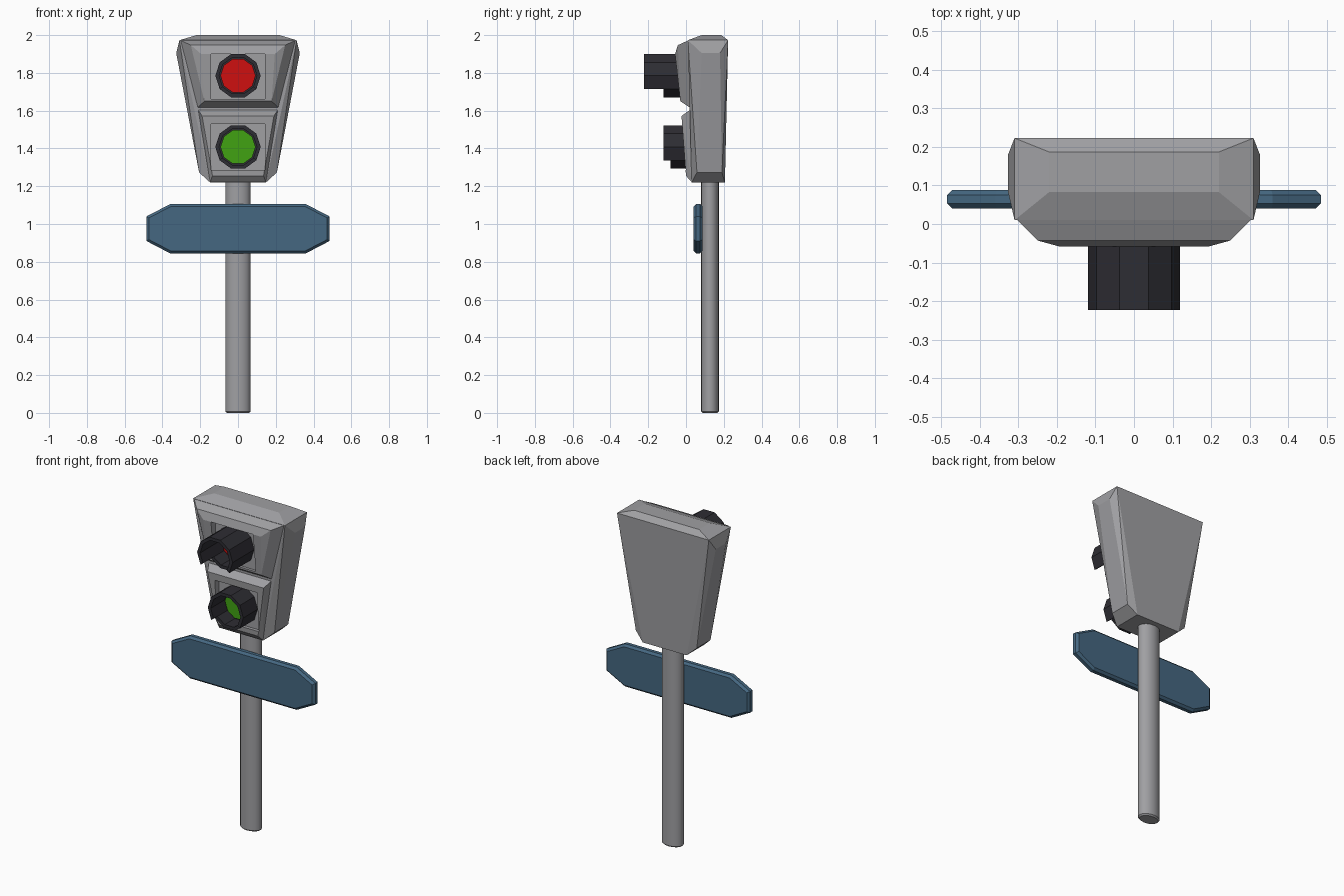
import bpy, bmesh, math
from mathutils import Vector

if "Cube" in bpy.data.objects:
    bpy.data.objects.remove(bpy.data.objects["Cube"])


def material(name, rgb):
    m = bpy.data.materials.new(name)
    m.diffuse_color = (*rgb, 1)
    m.use_nodes = True
    m.node_tree.nodes["Principled BSDF"].inputs["Base Color"].default_value = m.diffuse_color
    return m


GREY = material("housing grey", (0.35, 0.35, 0.365))
BLUE = material("sign blue", (0.06, 0.137, 0.22))
DARK = material("visor black", (0.027, 0.026, 0.033))
RED = material("red light", (0.62, 0.005, 0.005))
GREEN = material("green light", (0.053, 0.36, 0.006))


def finish(bm, name, mat):
    bmesh.ops.recalc_face_normals(bm, faces=bm.faces)
    me = bpy.data.meshes.new(name)
    bm.to_mesh(me)
    bm.free()
    me.materials.append(mat)
    ob = bpy.data.objects.new(name, me)
    bpy.context.collection.objects.link(ob)
    return ob


def hull(name, half, mat):
    """Convex faceted solid from points on the right, mirrored in x."""
    bm = bmesh.new()
    for x, y, z in half:
        bm.verts.new((x, y, z))
        bm.verts.new((-x, y, z))
    res = bmesh.ops.convex_hull(bm, input=bm.verts)
    loose = [v for v in bm.verts if not v.link_faces]
    bmesh.ops.delete(bm, geom=loose, context='VERTS')
    bmesh.ops.dissolve_limit(bm, angle_limit=math.radians(2), verts=bm.verts, edges=bm.edges)
    return finish(bm, name, mat)


def prism(name, outline, y0, y1, mat, bevel=0):
    """Extrude an x-z outline along y."""
    bm = bmesh.new()
    f = bm.faces.new([bm.verts.new((x, y0, z)) for x, z in outline])
    r = bmesh.ops.extrude_face_region(bm, geom=[f])
    bmesh.ops.translate(bm, vec=(0, y1 - y0, 0),
                        verts=[g for g in r["geom"] if isinstance(g, bmesh.types.BMVert)])
    if bevel:
        rim = [e for e in bm.edges if abs(e.verts[0].co.y - e.verts[1].co.y) < 1e-6]
        bmesh.ops.bevel(bm, geom=rim, offset=bevel, segments=1, affect='EDGES')
    return finish(bm, name, mat)


def recess(ob, z0, z1, floor):
    """Cut a square pocket around a lamp."""
    w = 0.142
    cut = prism("recess_cutter", [(-w, z0), (w, z0), (w, z1), (-w, z1)], -0.3, floor, GREY)
    cut.hide_render = True
    mod = ob.modifiers.new("recess", 'BOOLEAN')
    mod.object, mod.operation, mod.solver = cut, 'DIFFERENCE', 'EXACT'
    bpy.context.view_layer.objects.active = ob
    bpy.ops.object.modifier_apply(modifier=mod.name)
    bpy.data.objects.remove(cut)


def ring_point(r, i, y, z):
    a = math.radians(36 * i)
    return (r * math.cos(a), y, z + r * math.sin(a))


def visor(name, z, back, front, low_front):
    """Ten-sided hood; its three lowest sides are shorter."""
    bm = bmesh.new()
    for first, count, end in ((-1, 7, front), (6, 3, low_front)):
        rows = []
        for i in range(first, first + count + 1):
            rows.append([bm.verts.new(ring_point(r, i, y, z))
                         for r, y in ((0.12, back), (0.12, end), (0.1, end), (0.1, back))])
        for a, b in zip(rows, rows[1:]):
            for k in range(4):
                n = (k + 1) % 4
                bm.faces.new((a[k], a[n], b[n], b[k]))
        bm.faces.new(rows[0])
        bm.faces.new(rows[-1])
    return finish(bm, name, DARK)


def lens(name, z, y, mat):
    outline = [(p[0], p[2]) for p in (ring_point(0.093, i, 0, z) for i in range(10))]
    prism(name, outline, y - 0.012, y + 0.01, mat)
    outline = [(p[0], p[2]) for p in (ring_point(0.11, i, 0, z) for i in range(10))]
    prism(name + "_backing", outline, y - 0.004, y + 0.01, DARK)


# Housing shell
hull("housing_shell", [
    (0.22, 0.083, 2.0), (0.22, 0.187, 2.0),
    (0.31, 0.223, 1.973), (0.31, 0.01, 1.973),
    (0.327, 0.083, 1.905), (0.327, 0.18, 1.905),
    (0.206, 0.058, 1.273), (0.206, 0.19, 1.273),
    (0.148, 0.206, 1.22), (0.148, 0.03, 1.22)], GREY)

# Upper and lower front blocks with a notch between them
upper = hull("upper_front_block", [
    (0.305, 0.012, 1.972), (0.25, -0.043, 1.947), (0.195, -0.058, 1.9),
    (0.178, -0.03, 1.65), (0.22, 0.03, 1.61),
    (0.2, 0.09, 1.61), (0.28, 0.09, 1.95)], GREY)
recess(upper, 1.662, 1.9, -0.015)
lower = hull("lower_front_block", [
    (0.215, 0.03, 1.61), (0.19, -0.024, 1.572), (0.135, 0.0, 1.255),
    (0.148, 0.03, 1.222), (0.13, 0.09, 1.23), (0.2, 0.09, 1.61)], GREY)
recess(lower, 1.285, 1.53, 0.018)

# Lamps
visor("upper_visor", 1.785, -0.005, -0.223, -0.12)
visor("lower_visor", 1.408, 0.025, -0.12, -0.083)
lens("red_lens", 1.785, -0.015, RED)
lens("green_lens", 1.408, 0.018, GREEN)

# Pole
bm = bmesh.new()
bmesh.ops.create_cone(bm, cap_ends=True, segments=16, radius1=1, radius2=1, depth=1.26)
for v in bm.verts:
    v.co = Vector((v.co.x * 0.067, v.co.y * 0.048 + 0.127, v.co.z + 0.63))
foot = [e for e in bm.edges if all(v.co.z < 0.01 for v in e.verts)]
bmesh.ops.bevel(bm, geom=foot, offset=0.008, segments=1, affect='EDGES')
pole = finish(bm, "pole", GREY)
bpy.context.view_layer.objects.active = pole
pole.select_set(True)
bpy.ops.object.shade_smooth_by_angle(angle=math.radians(35))

# Sign board
sign = [(sx * x, 0.975 + sz * z) for sx, sz, pts in (
    (1, 1, ((0.485, 0.065), (0.36, 0.13))), (-1, 1, ((0.36, 0.13), (0.485, 0.065))),
    (-1, -1, ((0.485, 0.065), (0.36, 0.13))), (1, -1, ((0.36, 0.13), (0.485, 0.065))))
    for x, z in pts]
prism("sign_board", sign, 0.04, 0.088, BLUE, bevel=0.013)
